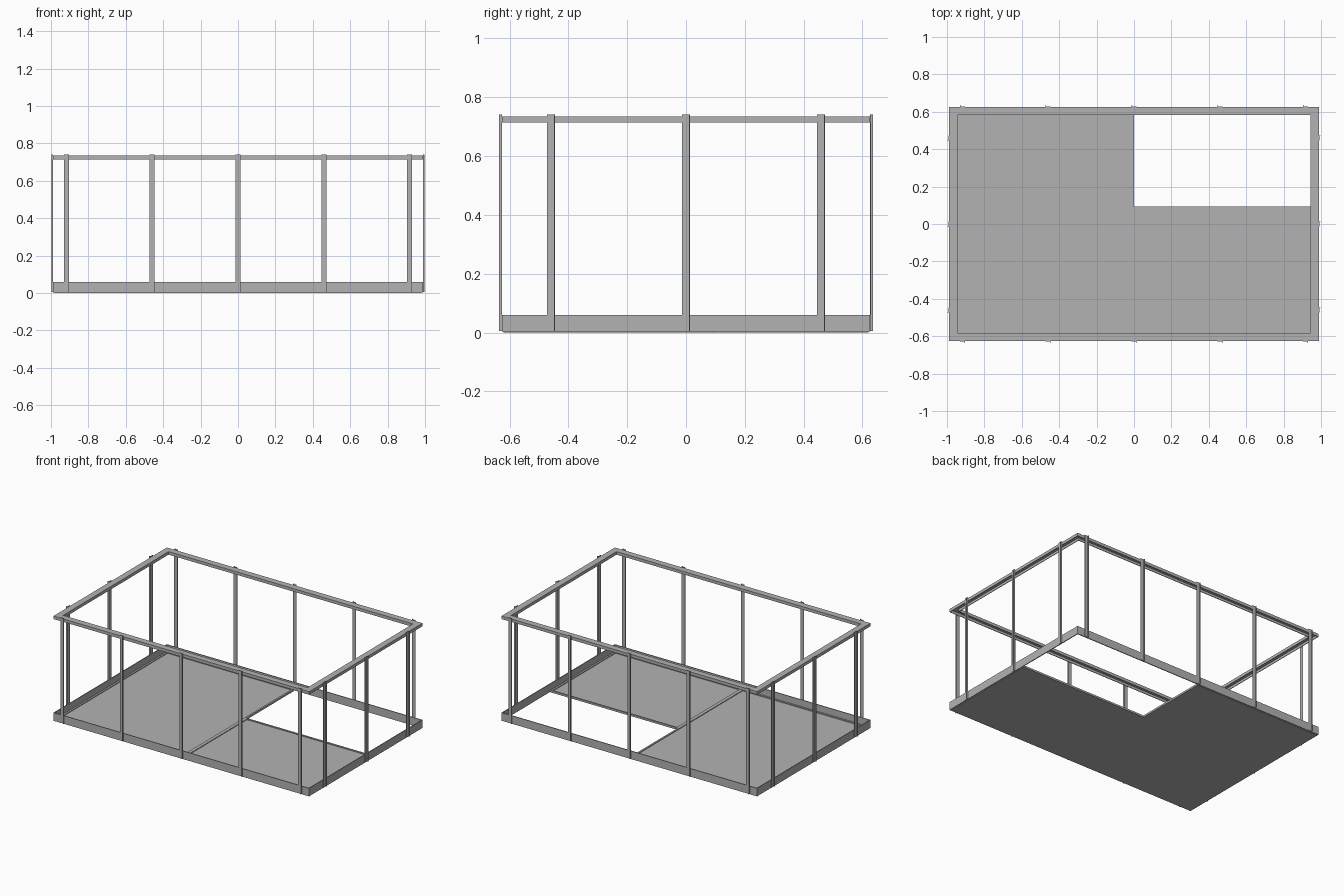
import bpy
import bmesh
import math
from mathutils import Matrix, Vector

if "Cube" in bpy.data.objects:
    bpy.data.objects.remove(bpy.data.objects["Cube"], do_unlink=True)

steel = bpy.data.materials.new("grey steel")
steel.use_nodes = True
grey = (0.45, 0.45, 0.45, 1)
steel.diffuse_color = grey
steel.node_tree.nodes["Principled BSDF"].inputs["Base Color"].default_value = grey

HALF_X, HALF_Y = 0.988, 0.626      # outer frame
POST_TOP, POST_FOOT = 0.741, 0.006
PITCH = 0.459                      # post spacing


def finish(name, bm):
    bmesh.ops.recalc_face_normals(bm, faces=bm.faces)
    mesh = bpy.data.meshes.new(name)
    bm.to_mesh(mesh)
    bm.free()
    mesh.materials.append(steel)
    obj = bpy.data.objects.new(name, mesh)
    bpy.context.collection.objects.link(obj)
    return obj


def swept_frame(name, x0, x1, y0, y1, profile):
    """Sweep a closed (inset, z) profile round a rectangle with mitred corners."""
    bm = bmesh.new()
    rings = []
    for cx, cy, sx, sy in ((x0, y0, 1, 1), (x1, y0, -1, 1),
                           (x1, y1, -1, -1), (x0, y1, 1, -1)):
        rings.append([bm.verts.new((cx + sx * d, cy + sy * d, z)) for d, z in profile])
    n = len(profile)
    for i in range(4):
        a, b = rings[i], rings[(i + 1) % 4]
        for j in range(n):
            k = (j + 1) % n
            bm.faces.new((a[j], a[k], b[k], b[j]))
    return finish(name, bm)


def strip(d0, d1, z0, z1):
    return [(d0, z0), (d1, z0), (d1, z1), (d0, z1)]


def slab(name, x0, x1, y0, y1, z0, z1):
    bm = bmesh.new()
    bmesh.ops.create_cube(bm, size=1)
    for v in bm.verts:
        v.co = Vector((x1 if v.co.x > 0 else x0,
                       y1 if v.co.y > 0 else y0,
                       z1 if v.co.z > 0 else z0))
    return finish(name, bm)


def post(name, along, distance, angle):
    """Angle-section post on one wall, its narrow leg pointing outward."""
    w, depth, t = 0.0135, 0.010, 0.003
    outline = [(-w, 0), (w, 0), (w, -depth), (w - t, -depth), (w - t, -t), (-w, -t)]
    bm = bmesh.new()
    base = bm.faces.new([bm.verts.new((along + x, y - distance, POST_FOOT))
                         for x, y in outline])
    grown = bmesh.ops.extrude_face_region(bm, geom=[base])
    for v in grown["geom"]:
        if isinstance(v, bmesh.types.BMVert):
            v.co.z = POST_TOP
    bm.transform(Matrix.Rotation(angle, 4, "Z"))
    return finish(name, bm)


# Base curb: thin upright wall
swept_frame("base_curb", -HALF_X, HALF_X, -HALF_Y, HALF_Y, strip(0, 0.006, 0.004, 0.06))

# Top rail: channel open downward
swept_frame("top_rail", -HALF_X, HALF_X, -HALF_Y, HALF_Y,
            [(0, 0.714), (0, 0.735), (0.044, 0.735), (0.044, 0.714),
             (0.040, 0.714), (0.040, 0.731), (0.004, 0.731), (0.004, 0.714)])

# Two floor panels with low rims, leaving one corner open
EDGE_X, EDGE_Y = HALF_X - 0.006, HALF_Y - 0.006
for side, x0, x1, y1 in (("right", -EDGE_X, 0, EDGE_Y), ("left", 0, EDGE_X, 0.093)):
    slab(side + "_floor_panel", x0, x1, -EDGE_Y, y1, 0, 0.008)
    swept_frame(side + "_floor_rim", x0, x1, -EDGE_Y, y1, strip(0, 0.012, 0.008, 0.013))

# Wall posts
walls = (("front", 2, HALF_Y, 0), ("left", 1, HALF_X, math.pi / 2),
         ("back", 2, HALF_Y, math.pi), ("right", 1, HALF_X, -math.pi / 2))
for wall, reach, distance, angle in walls:
    for i in range(-reach, reach + 1):
        post(f"{wall}_post_{i + reach + 1}", i * PITCH, distance, angle)
